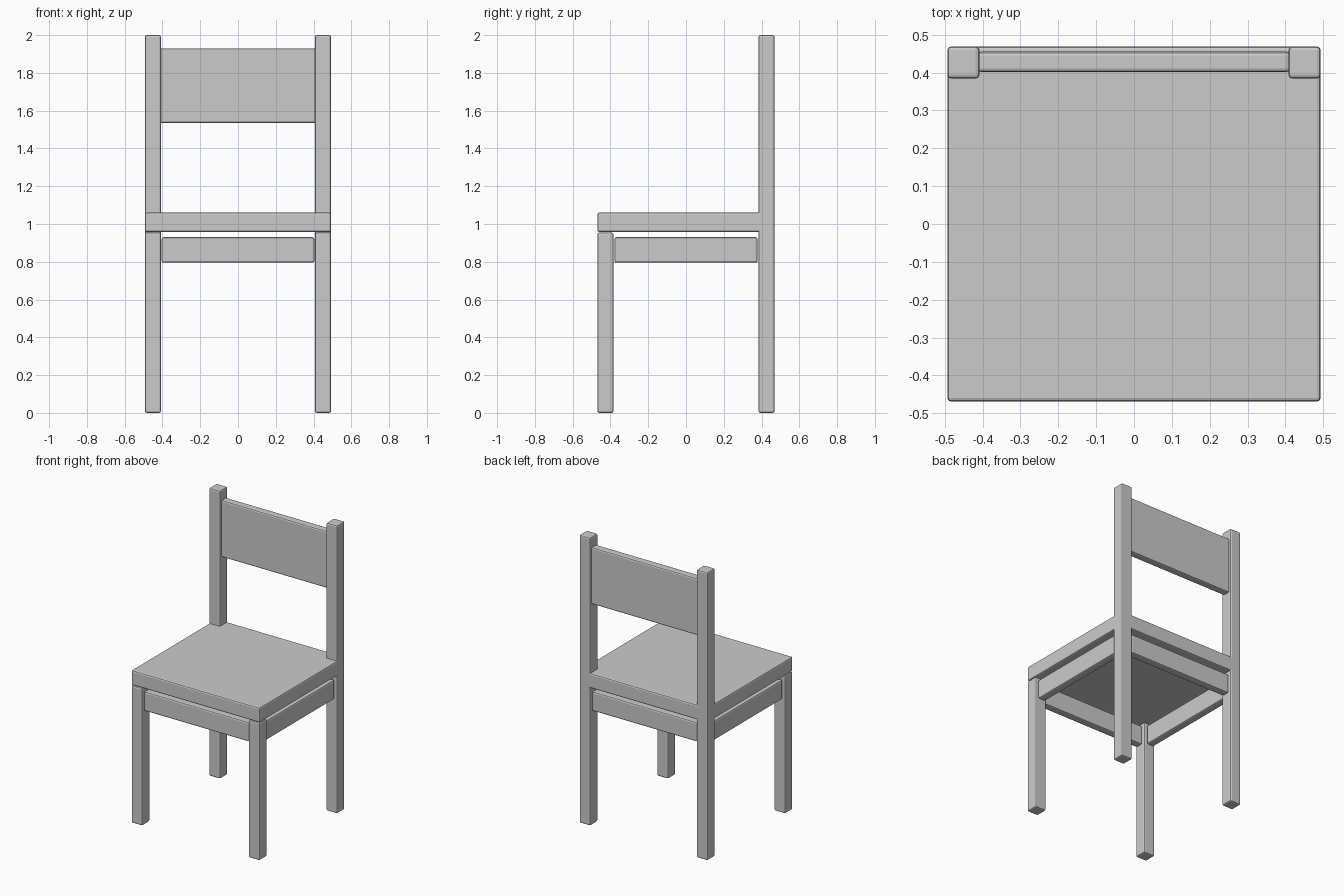
import bpy

if "Cube" in bpy.data.objects:
    bpy.data.objects.remove(bpy.data.objects["Cube"])


def box(name, x, y, z, bevel=0.01):
    """Rounded-edge box from (min, max) ranges on each axis."""
    size = [r[1] - r[0] for r in (x, y, z)]
    centre = [(r[0] + r[1]) / 2 for r in (x, y, z)]
    bpy.ops.mesh.primitive_cube_add(size=1, location=centre)
    ob = bpy.context.object
    ob.name = name
    ob.scale = size
    bpy.ops.object.transform_apply(location=False, rotation=False, scale=True)
    mod = ob.modifiers.new("soft_edges", 'BEVEL')
    mod.width = bevel
    mod.segments = 2
    return ob


def mirrored(r, side):
    return tuple(sorted((r[0] * side, r[1] * side)))


LEG_X = (0.408, 0.493)
FRONT_Y = (-0.469, -0.384)
BACK_Y = (0.384, 0.469)
APRON_Z = (0.795, 0.93)

# Seat slab, flush with the outside of the legs
box("seat", (-0.493, 0.493), (-0.469, 0.469), (0.957, 1.06))

# Legs and side aprons on both sides
for label, side in (("left", -1), ("right", 1)):
    lx = mirrored(LEG_X, side)
    box("front_leg_" + label, lx, FRONT_Y, (0, 0.955))
    box("back_post_" + label, lx, BACK_Y, (0, 2))
    box("side_apron_" + label, mirrored((0.423, 0.478), side),
        (-0.379, 0.379), APRON_Z)

# Front and back aprons
for label, side in (("front", -1), ("back", 1)):
    box(label + "_apron", (-0.404, 0.404),
        mirrored((0.400, 0.455), side), APRON_Z)

# Backrest panel between the posts
box("backrest", (-0.412, 0.412), (0.401, 0.455), (1.535, 1.93))
